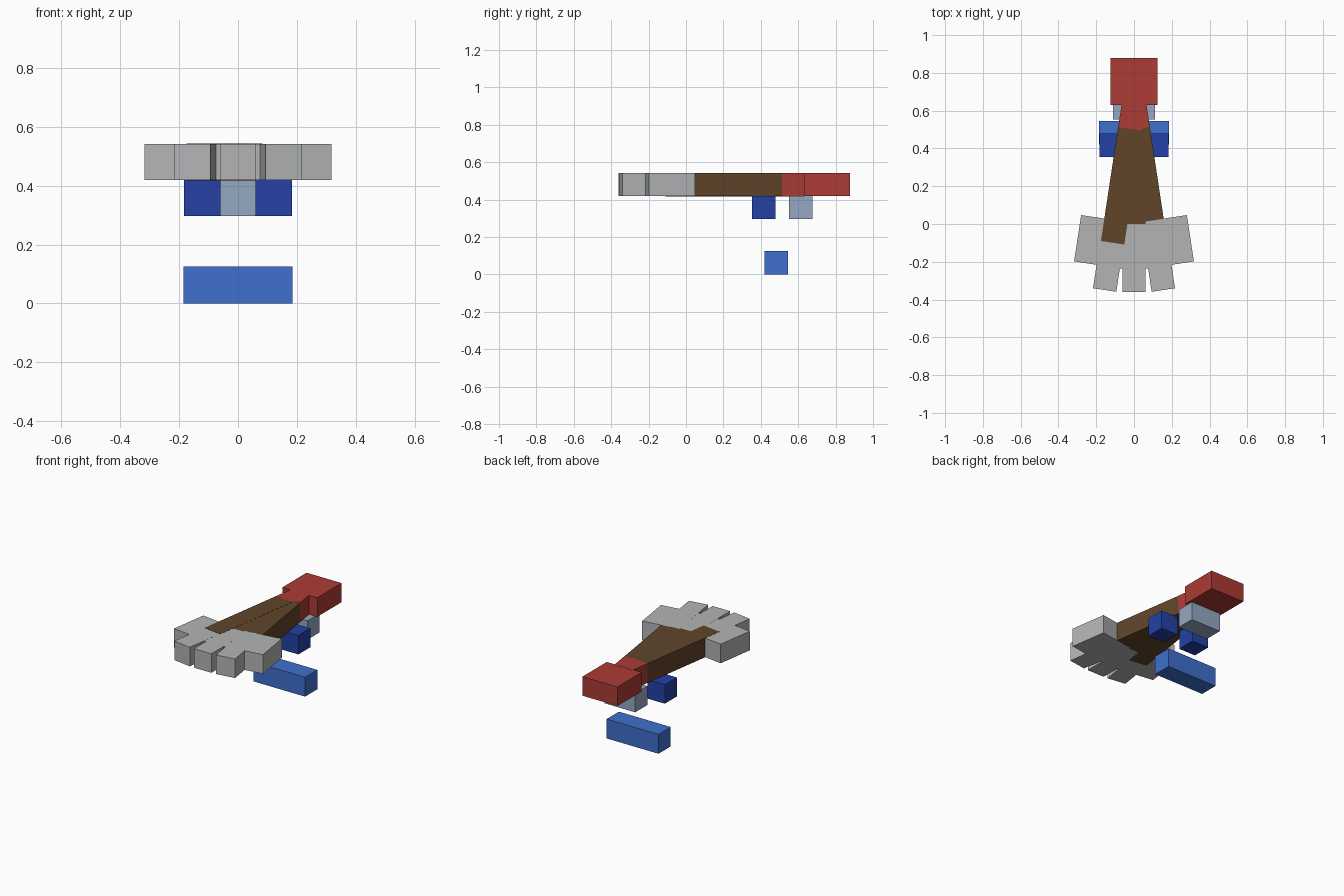
import bpy
import math
from mathutils import Matrix, Vector

if "Cube" in bpy.data.objects:
    bpy.data.objects.remove(bpy.data.objects["Cube"])

TILT = 0.15            # splay of the slanted boards
W = 0.125              # board width
LOW, HIGH = 0.419, 0.542


def material(name, rgb):
    m = bpy.data.materials.new(name)
    lin = [(c / 255 / 12.92) if c < 10 else ((c / 255 + 0.055) / 1.055) ** 2.4 for c in rgb]
    m.diffuse_color = (*lin, 1)
    m.use_nodes = True
    m.node_tree.nodes["Principled BSDF"].inputs["Base Color"].default_value = m.diffuse_color
    return m


GREY = material("light_grey", (179, 180, 181))
BROWN = material("brown", (96, 69, 42))
RED = material("red", (171, 59, 53))
BLUE = material("bright_blue", (62, 112, 205))
NAVY = material("dark_blue", (35, 64, 166))
STEEL = material("grey_blue", (149, 168, 193))


def box(name, mat, x, y, z=(LOW, HIGH), matrix=None):
    """Box spanning the given ranges, optionally transformed."""
    bpy.ops.mesh.primitive_cube_add(size=1)
    ob = bpy.context.object
    ob.name = name
    size = Vector((x[1] - x[0], y[1] - y[0], z[1] - z[0]))
    mid = Vector((sum(x) / 2, sum(y) / 2, sum(z) / 2))
    local = Matrix.Translation(mid) @ Matrix.Diagonal((*size, 1))
    ob.data.transform((matrix or Matrix()) @ local)
    ob.data.materials.append(mat)
    return ob


def slanted(name, mat, corner, start, end, side, lift=0.0):
    """Board leaning inward, measured along its length from its outer front corner."""
    cx, cy = corner
    m = Matrix.Translation((side * cx, cy, 0)) @ Matrix.Rotation(side * TILT, 4, 'Z')
    xs = (-W, 0) if side > 0 else (0, W)
    return box(name, mat, xs, (start, end), (LOW - lift, HIGH + lift), m)


# Head and neck
box("head", RED, (-0.125, 0.125), (0.63, 0.878))
box("neck_centre", RED, (-0.06, 0.06), (0.505, 0.635))

# Body: centre board and two splayed boards with red upper ends
box("body_centre", BROWN, (-0.06, 0.06), (0.0, 0.505))
for side, label in ((-1, "left"), (1, "right")):
    start, lift = (0.0, 0.001) if side < 0 else (0.12, 0.0)
    slanted(f"body_{label}", BROWN, (0.175, -0.09), start, 0.61, side, lift)
    slanted(f"neck_{label}", RED, (0.175, -0.09), 0.61, 0.74, side, 0.001)

    # Fanned tail boards
    slanted(f"tail_outer_{label}", GREY, (0.317, -0.198), 0, 0.248, side)
    slanted(f"tail_inner_{label}", GREY, (0.217, -0.34), 0, 0.254 if side < 0 else 0.373, side)

    # Small dark blocks under the body
    xs = sorted((side * 0.06, side * 0.183))
    box(f"under_block_{label}", NAVY, xs, (0.354, 0.478), (0.297, 0.419))

# Tail centre and the web closing the gaps beside it
box("tail_centre", GREY, (-0.062, 0.062), (-0.36, 0.0))
box("tail_web", GREY, (-0.085, 0.085), (-0.235, -0.09), (LOW + 0.0005, HIGH - 0.0005))

# Block under the head and separate low bar
box("chin_block", STEEL, (-0.11, 0.11), (0.552, 0.675), (0.297, 0.419))
box("low_bar", BLUE, (-0.185, 0.185), (0.42, 0.545), (0.0, 0.125))
